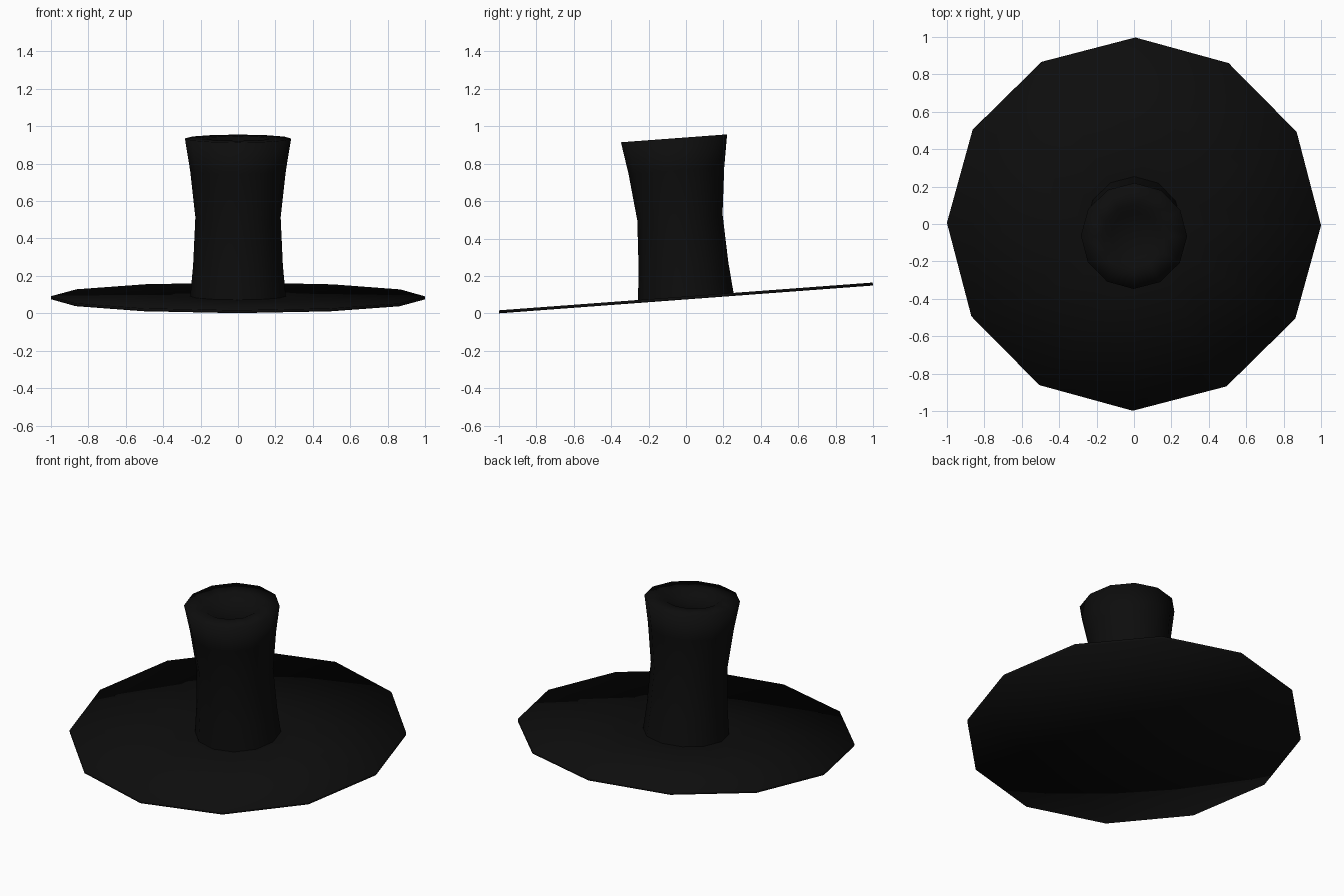
import bpy, bmesh, math
from mathutils import Matrix

cube = bpy.data.objects.get("Cube")
if cube:
    bpy.data.objects.remove(cube, do_unlink=True)

SIDES = 12
BASE_Z = 0.075                  # height of the brim underside at its centre
TILT = math.radians(4.25)       # whole hat leans towards the front
TURN = math.radians(-0.4)

felt = bpy.data.materials.new("black felt")
felt.use_nodes = True
colour = (0.004, 0.004, 0.004, 1)
felt.diffuse_color = colour
felt.node_tree.nodes["Principled BSDF"].inputs["Base Color"].default_value = colour


def lathe(name, profile):
    """Turn a (radius, height) profile round z; zero radius makes a pole."""
    bm = bmesh.new()
    rings = []
    for r, h in profile:
        if r == 0:
            rings.append([bm.verts.new((0, 0, h))] * SIDES)
        else:
            rings.append([bm.verts.new((r * math.cos(a), r * math.sin(a), h))
                          for a in (math.tau * i / SIDES for i in range(SIDES))])
    for low, high in zip(rings, rings[1:]):
        for i in range(SIDES):
            j = (i + 1) % SIDES
            corners = dict.fromkeys((low[i], low[j], high[j], high[i]))
            bm.faces.new(list(corners)).smooth = True
    mesh = bpy.data.meshes.new(name)
    bm.to_mesh(mesh)
    bm.free()
    mesh.materials.append(felt)
    obj = bpy.data.objects.new(name, mesh)
    obj.matrix_world = (Matrix.Translation((0, 0, BASE_Z))
                        @ Matrix.Rotation(TILT, 4, 'X') @ Matrix.Rotation(TURN, 4, 'Z'))
    bpy.context.collection.objects.link(obj)
    return obj


# Thin flat brim
lathe("brim", [(0, 0), (1, 0), (1, 0.016), (0.25, 0.016), (0, 0.016)])

# Waisted crown with a shallow dish pressed into its top
lathe("crown", [(0.256, 0.012), (0.24, 0.18), (0.228, 0.44), (0.256, 0.69),
                (0.284, 0.862), (0.17, 0.862), (0.125, 0.835), (0, 0.82)])
